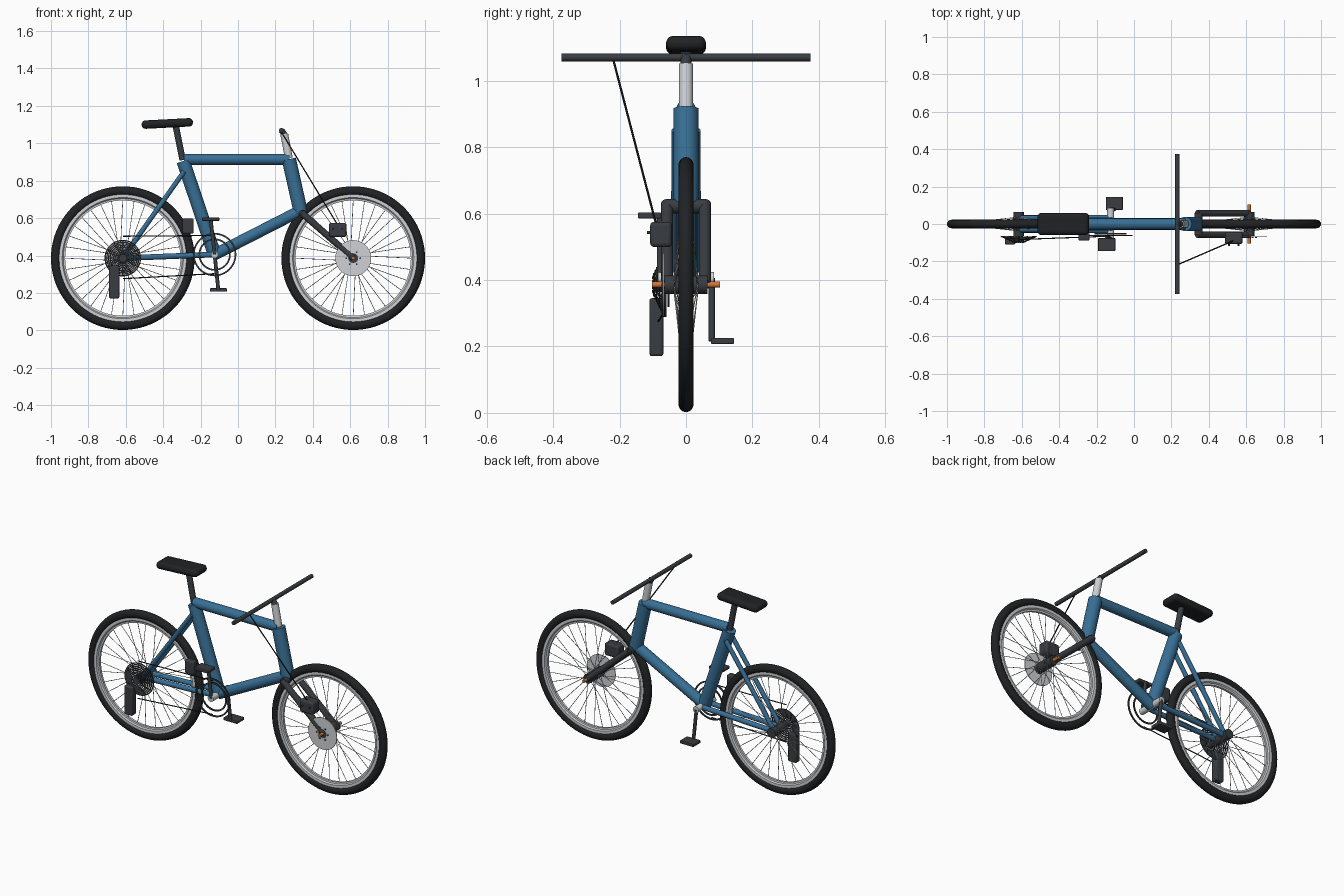
import bpy, bmesh
from math import sin, cos, pi, radians
from mathutils import Vector, Matrix

if "Cube" in bpy.data.objects:
    bpy.data.objects.remove(bpy.data.objects["Cube"])


def mat(name, col):
    m = bpy.data.materials.new(name)
    m.diffuse_color = (*col, 1)
    m.use_nodes = True
    m.node_tree.nodes["Principled BSDF"].inputs["Base Color"].default_value = m.diffuse_color
    return m


BLUE = mat("blue_paint", (0.04, 0.16, 0.30))
DARK = mat("dark_metal", (0.04, 0.045, 0.052))
BLACK = mat("black_rubber", (0.015, 0.016, 0.018))
STEEL = mat("steel", (0.62, 0.64, 0.66))
ORANGE = mat("orange", (0.6, 0.18, 0.04))


def finish(name, bm, material):
    bmesh.ops.recalc_face_normals(bm, faces=bm.faces)
    me = bpy.data.meshes.new(name)
    bm.to_mesh(me)
    bm.free()
    ob = bpy.data.objects.new(name, me)
    bpy.context.collection.objects.link(ob)
    me.materials.append(material)
    bpy.ops.object.select_all(action='DESELECT')
    ob.select_set(True)
    bpy.context.view_layer.objects.active = ob
    bpy.ops.object.shade_smooth_by_angle(angle=radians(35))
    return ob


def add_rod(bm, a, b, r, seg):
    a, b = Vector(a), Vector(b)
    d = b - a
    m = Matrix.Translation((a + b) / 2) @ d.to_track_quat('Z', 'Y').to_matrix().to_4x4()
    bmesh.ops.create_cone(bm, cap_ends=True, segments=seg, radius1=r, radius2=r,
                          depth=d.length, matrix=m)


def rods(name, ends, r, material, seg=24):
    bm = bmesh.new()
    for a, b in ends:
        add_rod(bm, a, b, r, seg)
    return finish(name, bm, material)


def ring(name, centre, profile, material, seg=64):
    # closed (radius, y) section turned about the y axis
    bm = bmesh.new()
    rows = []
    for i in range(seg):
        t = 2 * pi * i / seg
        rows.append([bm.verts.new((centre[0] + r * cos(t), centre[1] + y, centre[2] + r * sin(t)))
                     for r, y in profile])
    n = len(profile)
    for i in range(seg):
        p, q = rows[i], rows[(i + 1) % seg]
        for j in range(n):
            k = (j + 1) % n
            bm.faces.new((p[j], p[k], q[k], q[j]))
    return finish(name, bm, material)


def flat_ring(name, centre, r_out, r_in, thick, material, seg=64):
    h = thick / 2
    return ring(name, centre, [(r_out, -h), (r_out, h), (r_in, h), (r_in, -h)], material, seg)


def block(name, centre, size, bevel, material, tilt=0, segments=3):
    bm = bmesh.new()
    bmesh.ops.create_cube(bm, size=1)
    bmesh.ops.scale(bm, vec=size, verts=bm.verts)
    ob = finish(name, bm, material)
    ob.location = centre
    ob.rotation_euler = (0, tilt, 0)
    b = ob.modifiers.new("bevel", 'BEVEL')
    b.width, b.segments = bevel, segments
    return ob


WX, WZ = 0.616, 0.386

# wheels: tyre, rim, hub and laced spokes
for side, x in (("rear", -WX), ("front", WX)):
    c = (x, 0, WZ)
    tyre = [(0.359 + 0.025 * cos(2 * pi * k / 16), 0.023 * sin(2 * pi * k / 16)) for k in range(16)]
    ring(side + "_tyre", c, tyre, BLACK, 80)
    ring(side + "_rim", c, [(0.341, -0.015), (0.341, 0.015), (0.324, 0.015), (0.318, 0.008),
                            (0.308, 0.007), (0.308, -0.007), (0.318, -0.008), (0.324, -0.015)], STEEL, 80)
    rods(side + "_hub", [((x, -0.064, WZ), (x, 0.064, WZ))], 0.028, DARK, 32)
    spokes = []
    for i in range(32):
        t = 2 * pi * i / 32
        u = t + (0.5 if i % 4 < 2 else -0.5)
        y = 0.035 if i % 2 else -0.035
        spokes.append(((x + 0.028 * cos(u), y, WZ + 0.028 * sin(u)),
                       (x + 0.312 * cos(t), y * 0.1, WZ + 0.312 * sin(t))))
    rods(side + "_spokes", spokes, 0.0017, STEEL, 6)

rods("front_axle", [((WX, -0.103, WZ), (WX, 0.103, WZ))], 0.009, ORANGE)

# frame tubes
BB = Vector((-0.125, 0, 0.405))
rods("seat_tube", [((-0.293, 0, 0.905), BB)], 0.036, BLUE, 32)
rods("top_tube", [((-0.29, 0, 0.914), (0.275, 0, 0.914))], 0.029, BLUE, 32)
rods("down_tube", [(BB, (0.335, 0, 0.64))], 0.031, BLUE, 32)
rods("head_tube", [((0.272, 0, 0.915), (0.336, 0, 0.63))], 0.038, BLUE, 32)
rods("seat_stays", [((-0.288, s * 0.031, 0.85), (-WX, s * 0.032, WZ)) for s in (-1, 1)], 0.013, BLUE)
rods("chain_stays", [((-0.13, s * 0.034, 0.405), (-WX, s * 0.034, WZ)) for s in (-1, 1)], 0.015, BLUE)

# fork
rods("fork_legs", [((0.338, s * 0.057, 0.63), (WX, s * 0.057, WZ)) for s in (-1, 1)], 0.018, DARK)
rods("fork_crown", [((0.345, -0.06, 0.622), (0.345, 0.06, 0.622))], 0.022, DARK)

# steering
rods("steerer", [((0.272, 0, 0.92), (0.247, 0, 1.05))], 0.021, STEEL)
rods("stem", [((0.25, 0, 1.045), (0.232, 0, 1.07))], 0.016, DARK)
rods("handlebar", [((0.232, -0.375, 1.07), (0.232, 0.375, 1.07))], 0.012, DARK)
rods("brake_cable", [((0.232, -0.218, 1.06), (0.535, -0.088, 0.56))], 0.0035, BLACK, 8)

# saddle
rods("seat_post", [((-0.296, 0, 0.91), (-0.332, 0, 1.09))], 0.017, DARK)
block("saddle", (-0.378, 0, 1.106), (0.275, 0.12, 0.045), 0.022, BLACK, radians(-3), 5)

# front brake
flat_ring("brake_rotor", (WX, -0.068, WZ), 0.096, 0.026, 0.004, STEEL)
rods("rotor_bolts", [((WX + 0.037 * cos(a), -0.066, WZ + 0.037 * sin(a)),
                      (WX + 0.037 * cos(a), -0.074, WZ + 0.037 * sin(a)))
                     for a in [k * pi / 3 for k in range(6)]], 0.005, DARK, 12)
block("brake_caliper", (0.533, -0.075, 0.537), (0.094, 0.066, 0.076), 0.012, DARK)
rods("caliper_bolts", [((0.533 + d, -0.1, 0.543), (0.533 + d, -0.117, 0.543))
                       for d in (-0.025, 0.025)], 0.005, DARK, 12)

# cranks, pedals and chainrings
rods("bottom_bracket", [((BB.x, -0.085, BB.z), (BB.x, 0.085, BB.z))], 0.019, STEEL)
for name, s, px, pz in (("left", 1, -0.105, 0.216), ("right", -1, -0.146, 0.594)):
    rods(name + "_crank", [((BB.x, s * 0.078, BB.z), (px, s * 0.078, pz))], 0.010, DARK)
    block(name + "_pedal", (px, s * 0.11, pz), (0.092, 0.07, 0.018), 0.004, DARK)
for name, y, r in (("outer", -0.062, 0.116), ("inner", -0.052, 0.086)):
    flat_ring(name + "_chainring", (BB.x, y, BB.z), r, r - 0.009, 0.006, DARK)

# cassette and chain
for k in range(8):
    r = 0.098 - 0.009 * k
    flat_ring(f"cassette_cog_{k + 1}", (-WX, -0.066 - 0.0045 * k, WZ), r, r - 0.007, 0.003, DARK, 48)
rods("cassette_body", [((-WX, -0.06, WZ), (-WX, -0.1, WZ))], 0.022, DARK)
rods("cassette_carrier", [((-WX + 0.02 * cos(a), -0.1, WZ + 0.02 * sin(a)),
                           (-WX + 0.095 * cos(a), -0.066, WZ + 0.095 * sin(a)))
                          for a in [k * pi / 6 for k in range(12)]], 0.003, DARK, 8)
rods("chain", [((-WX, -0.083, 0.503), (BB.x, -0.065, 0.507)),
               ((-WX, -0.083, 0.276), (BB.x, -0.065, 0.303))], 0.003, BLACK, 8)

# gear changers
block("rear_changer", (-0.662, -0.089, 0.258), (0.055, 0.042, 0.175), 0.008, DARK)
block("front_changer", (-0.267, -0.069, 0.557), (0.06, 0.04, 0.08), 0.008, DARK)
